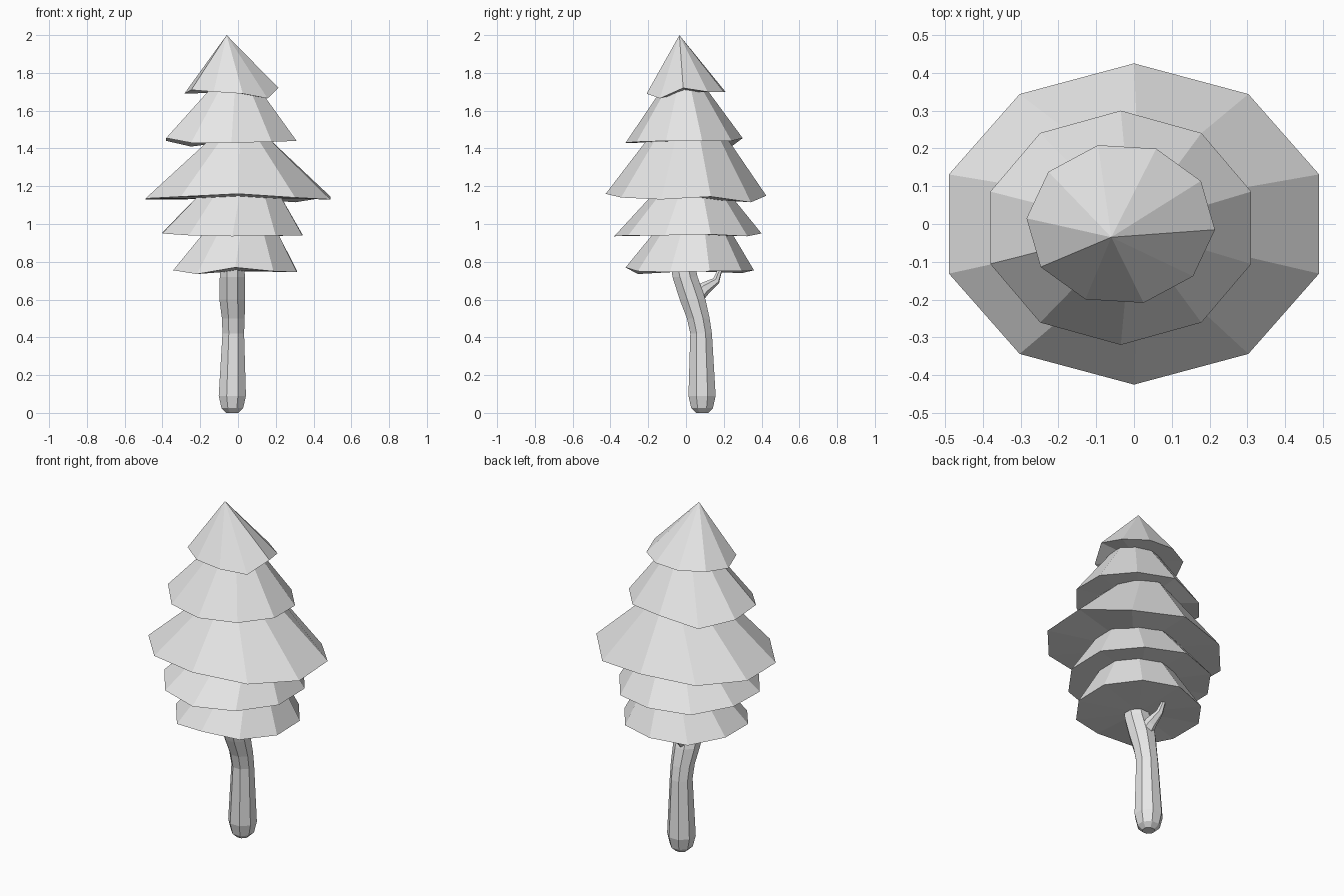
import bpy
import bmesh
from math import cos, sin, radians, tau
from mathutils import Vector

cube = bpy.data.objects.get("Cube")
if cube:
    bpy.data.objects.remove(cube, do_unlink=True)

grey = bpy.data.materials.new("light_grey")
grey.use_nodes = True
colour = (0.8, 0.8, 0.8, 1)
grey.diffuse_color = colour
grey.node_tree.nodes["Principled BSDF"].inputs["Base Color"].default_value = colour


def finish(name, bm):
    """Turn a bmesh into a flat-shaded object."""
    bmesh.ops.recalc_face_normals(bm, faces=bm.faces)
    mesh = bpy.data.meshes.new(name)
    bm.to_mesh(mesh)
    bm.free()
    mesh.materials.append(grey)
    obj = bpy.data.objects.new(name, mesh)
    bpy.context.collection.objects.link(obj)
    return obj


def bridge(bm, low, high):
    for i in range(len(low)):
        j = (i + 1) % len(low)
        bm.faces.new((low[i], low[j], high[j], high[i]))


def fan(bm, ring, point):
    tip = bm.verts.new(point)
    for i, v in enumerate(ring):
        bm.faces.new((v, ring[(i + 1) % len(ring)], tip))


def oval(bm, centre, radii, heights, phase):
    """Ring of vertices around an ellipse, each with its own height."""
    n = len(heights)
    return [bm.verts.new((centre[0] + radii[0] * cos(phase + tau * i / n),
                          centre[1] + radii[1] * sin(phase + tau * i / n), z))
            for i, z in enumerate(heights)]


def tier(name, centre, radii, base, rim, phase, top):
    """Ragged foliage skirt; rim lists the droop of each corner in hundredths.
    top is either a point or (centre, radii, height)."""
    bm = bmesh.new()
    low = oval(bm, centre, radii, [base + d / 100 for d in rim], radians(phase))
    fan(bm, low, (*centre, sum(v.co.z for v in low) / len(low)))
    if isinstance(top, Vector):
        fan(bm, low, top)
    else:
        high = oval(bm, top[0], top[1], [top[2]] * len(low), radians(phase))
        bridge(bm, low, high)
        bm.faces.new(high)
    finish(name, bm)


def limb(name, path, sides, level):
    """Tapered tube through (position, radius) stations."""
    bm = bmesh.new()
    points = [Vector(p) for p, r in path]
    rings = []
    for k, (p, r) in enumerate(path):
        along = points[min(k + 1, len(path) - 1)] - points[max(k - 1, 0)]
        turn = (Vector((0, 0, 1)) if level else along).to_track_quat("Z", "Y")
        rings.append([bm.verts.new(points[k] + turn @ Vector(
            (r * cos(tau * (i + 0.5) / sides), r * sin(tau * (i + 0.5) / sides), 0)))
            for i in range(sides)])
    for low, high in zip(rings, rings[1:]):
        bridge(bm, low, high)
    bm.faces.new(rings[0])
    bm.faces.new(rings[-1])
    finish(name, bm)


# Foliage, from the lowest skirt to the pointed crown
tier("foliage_bottom", (-0.015, 0.02), (0.345, 0.34), 0.75,
     (0.5, -1, 0.5, 0.5, -1.5, 2, 0, -0.5, 0, 0), 90,
     ((0.02, 0.04), (0.18, 0.18), 0.99))
tier("foliage_lower", (-0.03, 0.01), (0.39, 0.39), 0.94,
     (1, 0, 1.5, 1, 0, -0.5, 0, 0, 0.5, -0.5), 90,
     ((0.015, 0.03), (0.195, 0.175), 1.19))
tier("foliage_middle", (0, 0), (0.515, 0.425), 1.14,
     (1, -1, -1, -0.5, 0.5, 2, 0, -1, 0.5, -2.5), 90,
     ((0.01, 0.01), (0.13, 0.19), 1.48))
tier("foliage_upper", (-0.035, -0.01), (0.363, 0.31), 1.44,
     (1.5, -3, 0, 1.5, -1, -1, -0.5, 0, 0, 0), 90,
     ((-0.015, -0.01), (0.115, 0.1), 1.74))
tier("foliage_crown", (-0.035, 0), (0.25, 0.215), 1.7,
     (2, 0, 0, 0, 0, -1, 1, 0, -1, -3.5), -4,
     Vector((-0.06, -0.035, 2)))

# Leaning trunk with a rounded foot
limb("trunk", [((-0.03, 0.085, 0), 0.035), ((-0.03, 0.085, 0.025), 0.062),
               ((-0.03, 0.085, 0.09), 0.078), ((-0.025, 0.08, 0.42), 0.062),
               ((-0.025, 0.065, 0.5), 0.065), ((-0.03, 0.035, 0.6), 0.074),
               ((-0.03, -0.005, 0.72), 0.072), ((-0.03, -0.02, 0.8), 0.068)], 8, True)

# Small side branch reaching up into the lowest skirt
limb("branch", [((-0.03, 0.04, 0.6), 0.045), ((-0.035, 0.1, 0.66), 0.034),
                ((-0.045, 0.16, 0.7), 0.02), ((-0.055, 0.185, 0.77), 0.01)], 6, False)
